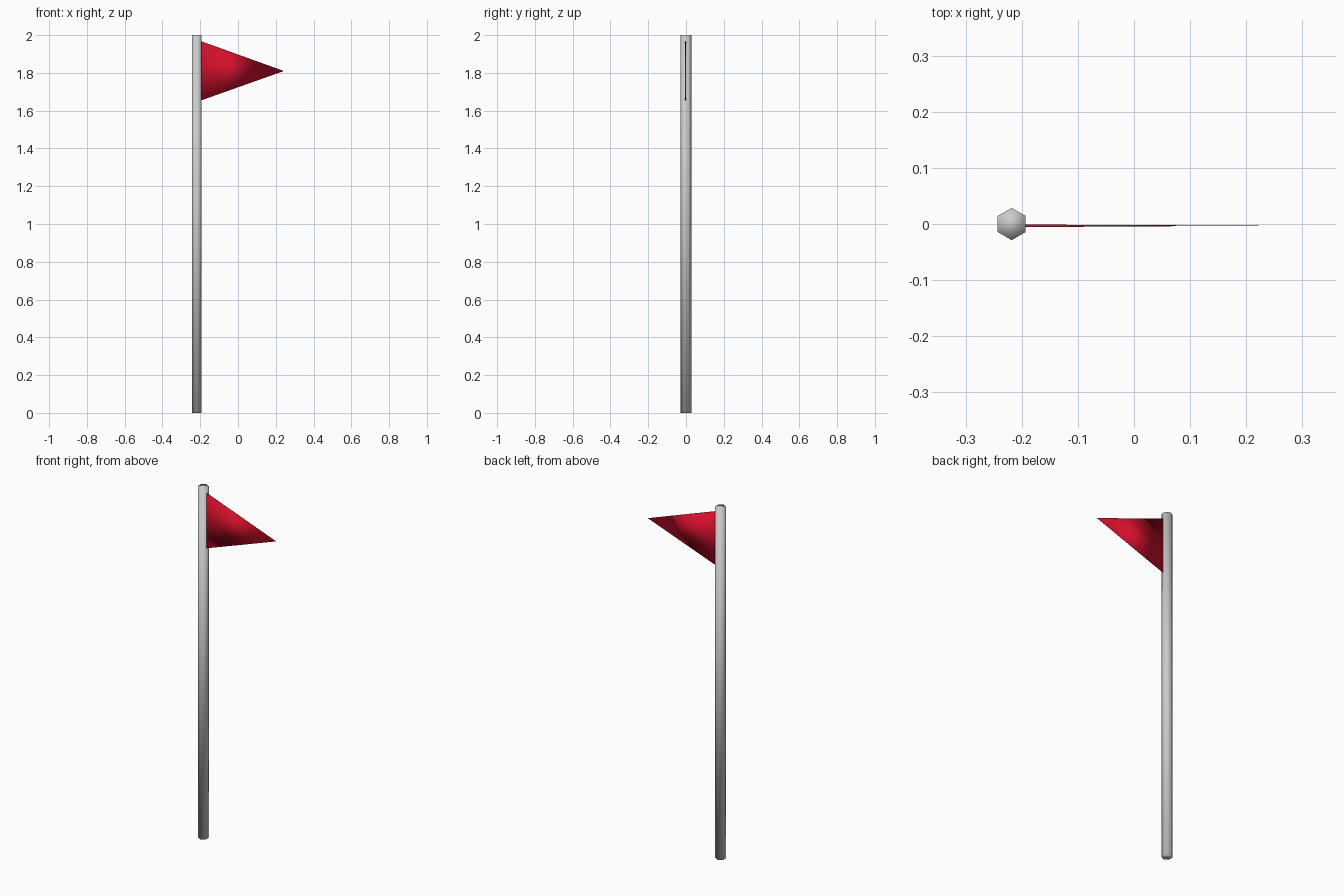
import bpy, bmesh
from math import pi

if "Cube" in bpy.data.objects:
    bpy.data.objects.remove(bpy.data.objects["Cube"])

POLE_X, POLE_R, HEIGHT = -0.218, 0.0287, 2.0


def make_object(name, bm, material=None):
    bmesh.ops.recalc_face_normals(bm, faces=bm.faces)
    for f in bm.faces:
        f.smooth = True
    mesh = bpy.data.meshes.new(name)
    bm.to_mesh(mesh)
    bm.free()
    if material:
        mesh.materials.append(material)
    obj = bpy.data.objects.new(name, mesh)
    bpy.context.collection.objects.link(obj)
    return obj


# Six-sided pole, corners towards front and back
bpy.ops.mesh.primitive_cylinder_add(vertices=6, radius=POLE_R, depth=HEIGHT,
                                    location=(POLE_X, 0, HEIGHT / 2))
pole = bpy.context.object
pole.name = "pole"
bpy.ops.object.shade_smooth()

# Red pennant: thin wedge tapering to a point
red = bpy.data.materials.new("red_cloth")
red.diffuse_color = (0.65, 0.005, 0.025, 1)
red.use_nodes = True
red.node_tree.nodes["Principled BSDF"].inputs["Base Color"].default_value = red.diffuse_color

bm = bmesh.new()
x0 = POLE_X + 0.0245
base = [bm.verts.new((x0, y, z)) for y, z in
        ((-0.0055, 1.655), (-0.0055, 1.967), (-0.001, 1.967), (-0.001, 1.655))]
tip = bm.verts.new((0.243, -0.003, 1.81))
bm.faces.new(base)
for i in range(4):
    bm.faces.new((base[i], base[(i + 1) % 4], tip))
make_object("pennant", bm, red)
